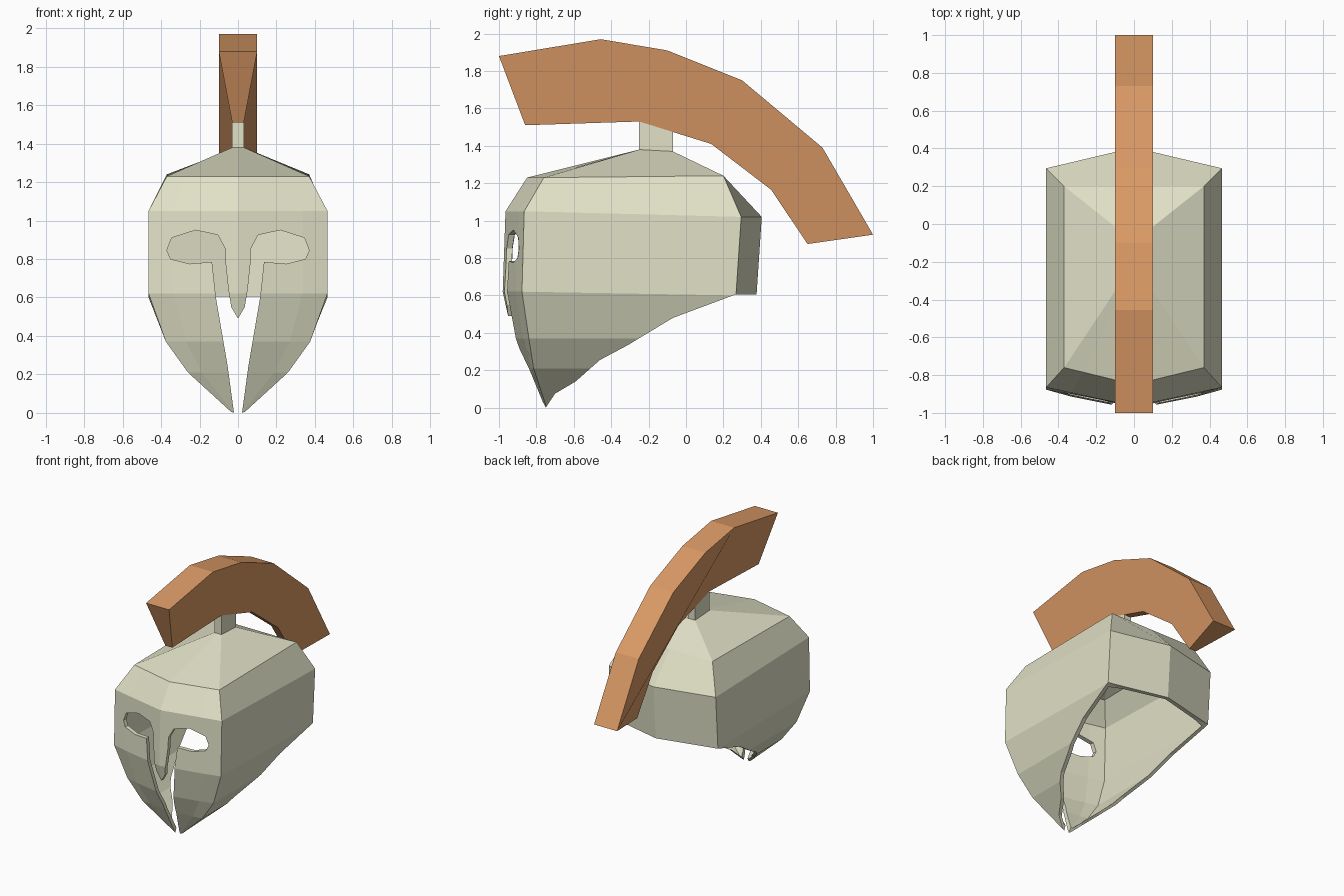
import bpy, bmesh

if "Cube" in bpy.data.objects:
    bpy.data.objects.remove(bpy.data.objects["Cube"])

def finish(name, bm, mat=None):
    bmesh.ops.recalc_face_normals(bm, faces=bm.faces)
    me = bpy.data.meshes.new(name)
    bm.to_mesh(me)
    bm.free()
    ob = bpy.data.objects.new(name, me)
    bpy.context.collection.objects.link(ob)
    if mat:
        me.materials.append(mat)
    return ob

def material(name, rgb):
    m = bpy.data.materials.new(name)
    m.diffuse_color = (*rgb, 1)
    m.use_nodes = True
    m.node_tree.nodes["Principled BSDF"].inputs["Base Color"].default_value = m.diffuse_color
    return m

def prism(name, pts, axis, lo, hi, mat=None):
    """Extrude a 2D outline along x (pts are y,z) or y (pts are x,z)."""
    bm = bmesh.new()
    place = (lambda p, d: (d, p[0], p[1])) if axis == 'x' else (lambda p, d: (p[0], d, p[1]))
    a, b = ([bm.verts.new(place(p, d)) for p in pts] for d in (lo, hi))
    bm.faces.new(a)
    bm.faces.new(b[::-1])
    for i in range(len(pts)):
        j = (i + 1) % len(pts)
        bm.faces.new((a[i], a[j], b[j], b[i]))
    return finish(name, bm, mat)

def loft(name, rows, t=0, mat=None):
    """Stacked rings: half width, front centre y, front corner y, back corner y, back centre y, front z, back z."""
    bm = bmesh.new()
    rings = []
    for w, f, c, b, bc, z, zb in rows:
        w = max(w - t, 0.005)
        f, c, b, bc = f + t, c + t, b - t, bc - t
        if z > 1.1:
            z, zb = z - t, zb - t
        k = 0.65 if z < 1.0 else 0.72
        half = [(0.72 * w, f + k * (c - f), z), (w, c, z), (w, b, zb)]
        pts = [(0, f, z)] + half + [(0, bc, zb)] + [(-x, y, h) for x, y, h in half[::-1]]
        rings.append([bm.verts.new(p) for p in pts])
    for a, b in zip(rings, rings[1:]):
        for i in range(8):
            j = (i + 1) % 8
            bm.faces.new((a[i], a[j], b[j], b[i]))
    bm.faces.new(rings[0])
    bm.faces.new(rings[-1][::-1])
    bmesh.ops.triangulate(bm, faces=[f for f in bm.faces if len(f.verts) > 4])
    return finish(name, bm, mat)

def cut(ob, cutter):
    cutter.hide_render = True
    mod = ob.modifiers.new("cut", 'BOOLEAN')
    mod.operation, mod.solver, mod.object = 'DIFFERENCE', 'EXACT', cutter
    bpy.context.view_layer.objects.active = ob
    bpy.ops.object.modifier_apply(modifier=mod.name)
    bpy.data.objects.remove(cutter)

metal = material("pale_metal", (0.75, 0.75, 0.57))
orange = material("orange", (0.70, 0.32, 0.13))

# Helmet shell
rows = [
    (0.03, -0.25, -0.25, -0.07, -0.07, 1.38, 1.37),
    (0.37, -0.85, -0.76, 0.20, 0.20, 1.23, 1.24),
    (0.465, -0.965, -0.865, 0.295, 0.405, 1.05, 1.02),
    (0.465, -0.98, -0.877, 0.267, 0.377, 0.62, 0.60),
    (0.375, -0.925, -0.84, 0.20, 0.30, 0.37, 0.37),
    (0.26, -0.845, -0.815, 0.10, 0.20, 0.21, 0.21),
    (0.03, -0.755, -0.745, -0.40, -0.30, 0.0, 0.0),
]
helmet = loft("helmet_shell", rows, 0, metal)
inner = rows + [(0.02, -0.74, -0.73, -0.40, -0.30, -0.1, -0.1)]
cut(helmet, loft("hollow_cutter", inner, 0.03))

# Lower edge sweeping from the nape to the cheek tips
cut(helmet, prism("rim_cutter", [
    (0.7, 0.605), (0.265, 0.605), (-0.07, 0.48), (-0.31, 0.335), (-0.46, 0.255),
    (-0.59, 0.14), (-0.70, 0.075), (-0.75, 0.0), (-0.75, -0.3), (0.7, -0.3)], 'x', -1, 1))

# Eye and mouth opening around the nose guard
half = [(0.035, 0.55), (0.05, 0.64), (0.065, 0.78), (0.065, 0.85), (0.105, 0.925),
        (0.22, 0.95), (0.345, 0.91), (0.37, 0.845), (0.35, 0.80), (0.25, 0.775),
        (0.135, 0.785), (0.115, 0.60), (0.055, 0.25), (0.014, -0.05)]
cut(helmet, prism("face_cutter", [(0, 0.49)] + half + [(-x, z) for x, z in half[::-1]],
                  'y', -1.3, -0.5))

# Crest holder
prism("crest_holder", [(-0.25, 1.35), (-0.07, 1.35), (-0.07, 1.50), (-0.25, 1.54)],
      'x', -0.03, 0.03, metal)

# Arched crest, wide on top and narrowing to the holder's width underneath
outer = [(-1.0, 1.88), (-0.455, 1.97), (-0.10, 1.91), (0.30, 1.75), (0.73, 1.39), (1.0, 0.925)]
under = [(-0.86, 1.51), (-0.25, 1.53), (0.135, 1.41), (0.455, 1.165), (0.65, 0.875)]
crest = prism("crest", outer + under[::-1], 'x', -0.1, 0.1, orange)
for v in crest.data.vertices:
    if any(abs(v.co.y - y) + abs(v.co.z - z) < 0.001 for y, z in under):
        v.co.x *= 0.3
